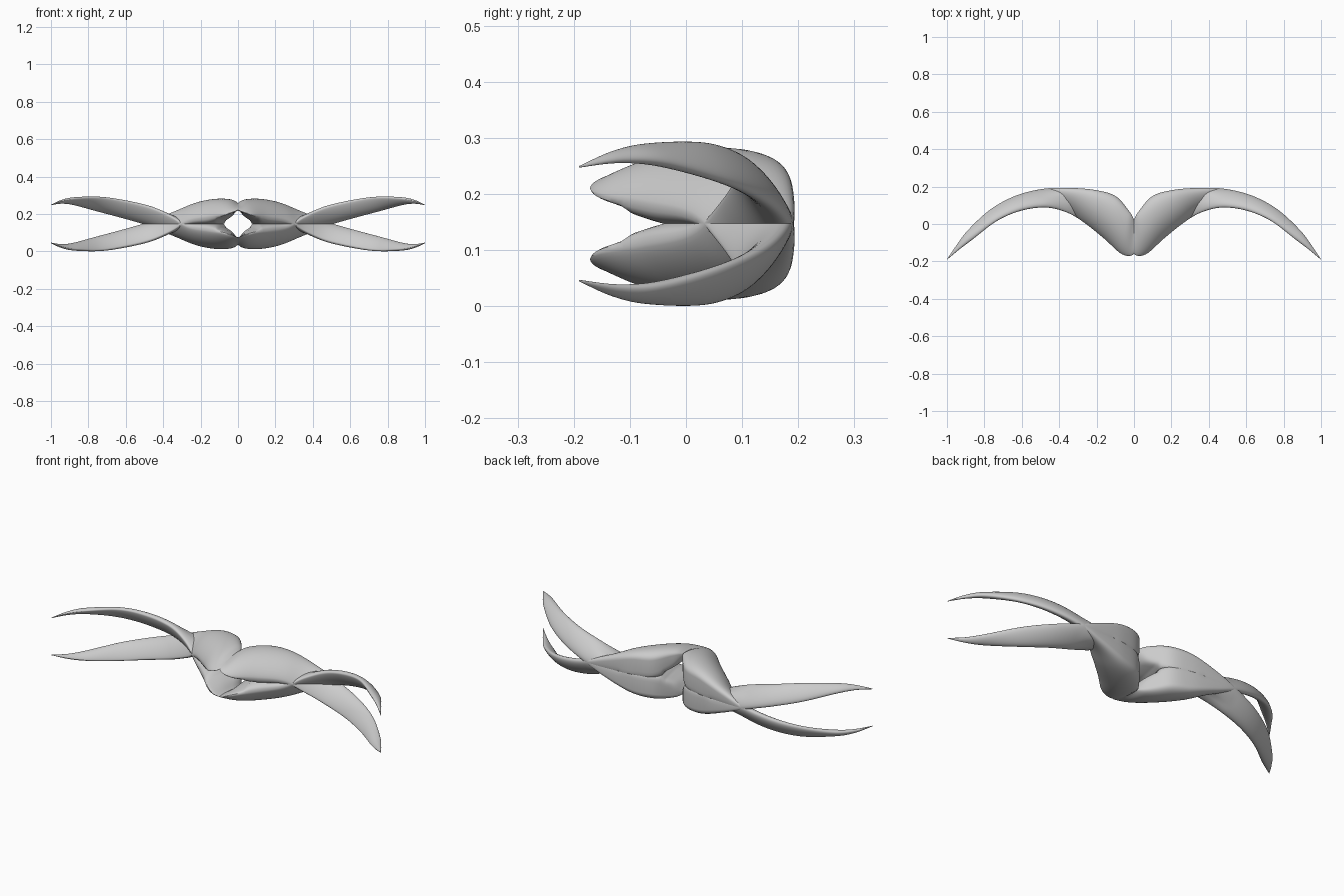
import bpy, bmesh, math
from mathutils import Vector

if "Cube" in bpy.data.objects:
    bpy.data.objects.remove(bpy.data.objects["Cube"])

MID = 0.147      # height of the horizontal symmetry plane
SIDES = 40       # points around each cross-section
STEPS = 8        # rings between stations

# Cross-section stations from horn tip to centre lobe:
# front x, front y, back x, back y, z low, z high, front-edge lift, back squareness
STATIONS = [
    (1.00, -0.191, 1.00, -0.189, 0.247, 0.250, 0.0, 0.0),
    (0.935, -0.137, 0.948, -0.112, 0.255, 0.277, 0.004, 0.0),
    (0.86, -0.080, 0.885, -0.030, 0.248, 0.291, 0.012, 0.0),
    (0.73, 0.018, 0.765, 0.080, 0.216, 0.294, 0.029, 0.0),
    (0.60, 0.072, 0.63, 0.152, 0.180, 0.276, 0.035, 0.0),
    (0.47, 0.088, 0.485, 0.188, 0.138, 0.246, 0.039, 0.0),
    (0.36, 0.062, 0.35, 0.193, 0.085, 0.206, 0.038, 0.5),
    (0.27, 0.010, 0.21, 0.182, 0.034, 0.162, 0.032, 1.0),
    (0.16, -0.078, 0.10, 0.150, 0.013, 0.152, 0.027, 1.0),
    (0.07, -0.158, 0.03, 0.074, 0.016, 0.118, 0.028, 0.9),
    (0.01, -0.167, 0.00, 0.025, 0.034, 0.083, 0.018, 0.4),
    (-0.02, -0.120, -0.02, -0.030, 0.050, 0.068, 0.0, 0.0),
]


def spline(a, b, c, d, t):
    return 0.5 * (2 * b + (c - a) * t + (2 * a - 5 * b + 4 * c - d) * t * t
                  + (3 * b - a - 3 * c + d) * t ** 3)


def smooth_stations():
    n = len(STATIONS)
    for i in range(n - 1):
        four = [STATIONS[min(max(i + k, 0), n - 1)] for k in (-1, 0, 1, 2)]
        for s in range(STEPS):
            yield [spline(*v, s / STEPS) for v in zip(*four)]
    yield STATIONS[-1]


def ring_points(fx, fy, bx, by, z0, z1, lift, square):
    front, back = Vector((fx, fy, 0)), Vector((bx, by, 0))
    centre, half = (front + back) / 2, (front - back) / 2
    zc = (z0 + z1) / 2 - MID
    h = math.sqrt(max(((z1 - z0) / 2) ** 2 - lift ** 2, 1e-7))
    square = min(max(square, 0), 1)
    for k in range(SIDES):
        a = 2 * math.pi * k / SIDES
        c, s = round(math.cos(a), 9), round(math.sin(a), 9)
        tilt = lift * c
        if s > 0:                       # inner side: full where the lobes meet
            tilt *= 1 - square * s
            if c > 0:
                s **= 1.3 - 0.5 * square
            else:
                power = 1 - 0.78 * square
                c, s = -abs(c) ** power, s ** power
                tilt *= 1 - 0.6 * square * s
        elif c > 0:                     # outer side: lens-like front edge
            s *= abs(s) ** 0.3
        p = centre + half * c
        p.z = zc + h * s + tilt
        if square > 0.8 and s > 0:      # close the seam between the lobes
            p.z = min(p.z + 0.012 * s * square * (z1 > 0.14), 0.003)
        yield p


# One curved strand: tapering horn flowing into a broad centre lobe
bm = bmesh.new()
rings = [[bm.verts.new(p) for p in ring_points(*s)] for s in smooth_stations()]
for r0, r1 in zip(rings, rings[1:]):
    for k in range(SIDES):
        j = (k + 1) % SIDES
        bm.faces.new((r0[k], r0[j], r1[j], r1[k]))
bm.faces.new(rings[0])
bm.faces.new(rings[-1])
bmesh.ops.recalc_face_normals(bm, faces=bm.faces)
mesh = bpy.data.meshes.new("crossed_horns")
bm.to_mesh(mesh)
bm.free()

horns = bpy.data.objects.new("crossed_horns", mesh)
bpy.context.collection.objects.link(horns)
horns.location.z = MID

# Mirror left-right and top-bottom into four horns
mirror = horns.modifiers.new("four_way_mirror", 'MIRROR')
mirror.use_axis = (True, False, True)
mirror.use_mirror_merge = False

bpy.context.view_layer.objects.active = horns
horns.select_set(True)
bpy.ops.object.shade_smooth_by_angle(angle=math.radians(40))
